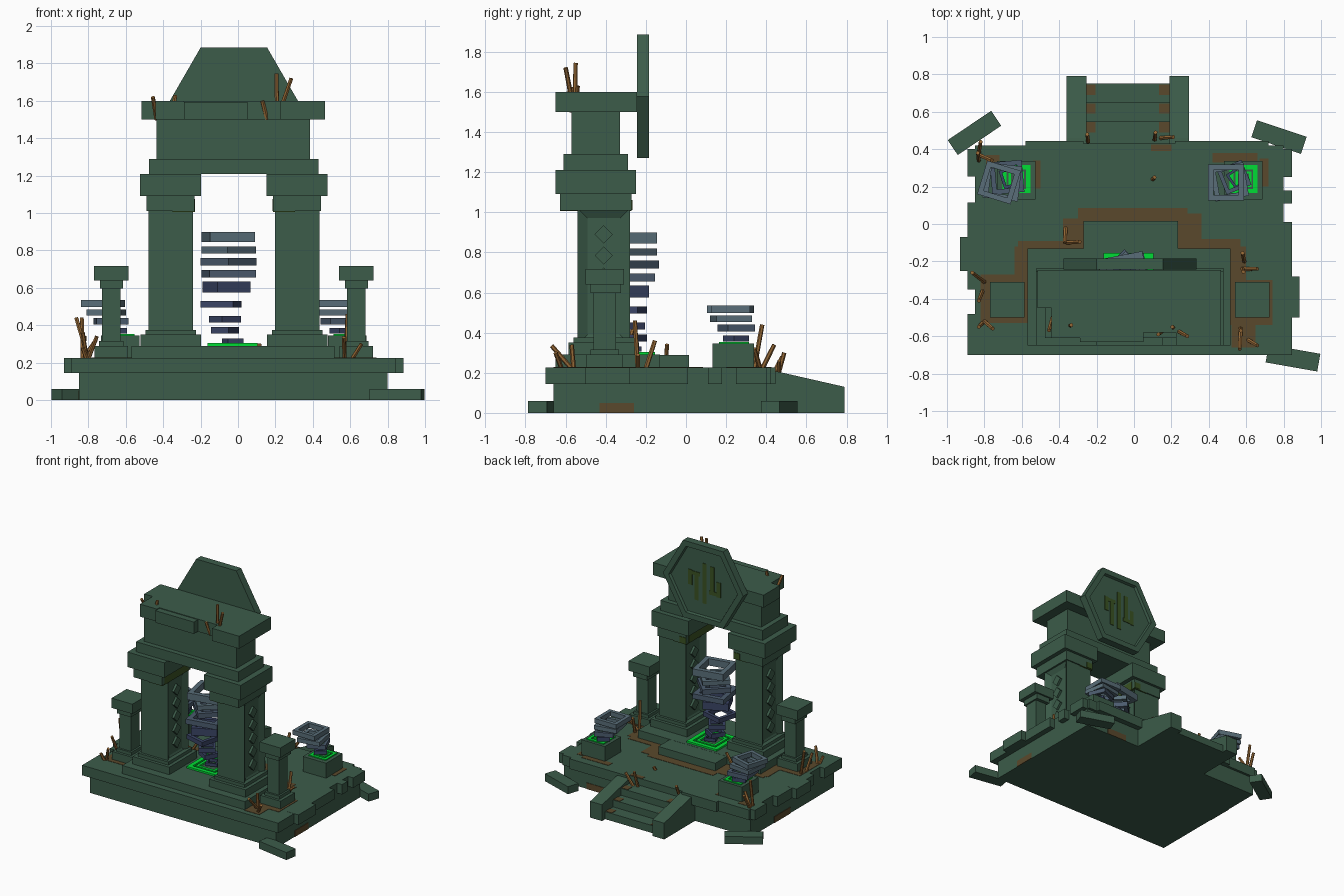
import bpy, bmesh, math
from mathutils import Vector, Matrix

def material(name, c):
    m = bpy.data.materials.new(name)
    m.diffuse_color = (*c, 1)
    return m

STONE = material("mossy green stone", (0.045, 0.107, 0.068))
DIRT = material("brown dirt", (0.102, 0.066, 0.025))
TWIG = material("dry twig", (0.30, 0.138, 0.036))
OLIVE = material("olive moss", (0.042, 0.085, 0.016))
GLOW = material("bright green", (0.0, 0.72, 0.035))
SLATE = material("slate blue", (0.100, 0.155, 0.190))
DUSK = material("dusk blue", (0.070, 0.105, 0.155))
NAVY = material("navy stone", (0.042, 0.058, 0.130))
CX = -0.022  # symmetry plane of the gate

def finish(name, bm, mat):
    bmesh.ops.recalc_face_normals(bm, faces=bm.faces)
    me = bpy.data.meshes.new(name)
    bm.to_mesh(me)
    bm.free()
    me.materials.append(mat)
    ob = bpy.data.objects.new(name, me)
    bpy.context.collection.objects.link(ob)
    return ob

def box(name, x0, x1, y0, y1, z0, z1, mat=STONE, rz=0, rx=0):
    bm = bmesh.new()
    bmesh.ops.create_cube(bm, size=1)
    M = (Matrix.Translation(((x0 + x1) / 2, (y0 + y1) / 2, (z0 + z1) / 2))
         @ Matrix.Rotation(math.radians(rz), 4, 'Z') @ Matrix.Rotation(math.radians(rx), 4, 'X')
         @ Matrix.Diagonal((x1 - x0, y1 - y0, z1 - z0, 1)))
    bmesh.ops.transform(bm, matrix=M, verts=bm.verts)
    return finish(name, bm, mat)

def cbox(name, x, y, hx, hy, z0, z1, mat=STONE, rz=0):
    return box(name, x - hx, x + hx, y - hy, y + hy, z0, z1, mat, rz)

def prism(name, pts, offset, mat=STONE):
    bm = bmesh.new()
    f = bm.faces.new([bm.verts.new(p) for p in pts])
    r = bmesh.ops.extrude_face_region(bm, geom=[f])
    bmesh.ops.translate(bm, vec=offset, verts=[v for v in r["geom"] if isinstance(v, bmesh.types.BMVert)])
    return finish(name, bm, mat)

def frame(name, x, y, z0, z1, ext, rot, mat, wall=0.3):
    """Square ring whose rotated half extent is ext."""
    a = math.radians(rot)
    h = ext / (abs(math.cos(a)) + abs(math.sin(a)))
    bm = bmesh.new()
    rings = []
    for r, z in ((h, z0), (h, z1), (h * (1 - wall), z1), (h * (1 - wall), z0)):
        rings.append([bm.verts.new((x + r * math.sqrt(2) * math.cos(a + math.pi / 4 + k * math.pi / 2),
                                    y + r * math.sqrt(2) * math.sin(a + math.pi / 4 + k * math.pi / 2), z))
                      for k in range(4)])
    for i in range(4):
        p, q = rings[i], rings[(i + 1) % 4]
        for k in range(4):
            bm.faces.new((p[k], p[(k + 1) % 4], q[(k + 1) % 4], q[k]))
    return finish(name, bm, mat)

def twig(a, b):
    a, b = Vector(a), Vector(b)
    bm = bmesh.new()
    bmesh.ops.create_cone(bm, cap_ends=True, segments=6, radius1=0.012, radius2=0.011, depth=(b - a).length)
    M = Matrix.Translation((a + b) / 2) @ (b - a).to_track_quat('Z', 'Y').to_matrix().to_4x4()
    bmesh.ops.transform(bm, matrix=M, verts=bm.verts)
    finish("twig", bm, TWIG)

# Base platform with a broken overhanging rim
box("platform", -0.85, 0.80, -0.66, 0.40, 0, 0.225)
box("rim_front", -0.89, 0.845, -0.70, -0.64, 0.145, 0.225)
for y0, y1 in ((-0.65, -0.48), (-0.35, 0.115), (0.255, 0.40)):
    box("rim_left", -0.89, -0.84, y0, y1, 0.145, 0.225)
for y0, y1 in ((-0.65, 0.01), (0.11, 0.18), (0.25, 0.40)):
    box("rim_right", 0.79, 0.845, y0, y1, 0.145, 0.225)
for x0, x1, y in ((-0.85, -0.58, 0.42), (-0.58, -0.27, 0.445), (-0.27, 0.22, 0.43), (0.22, 0.72, 0.445), (0.72, 0.80, 0.42)):
    box("rim_back", x0, x1, 0.36, y, 0.145, 0.225)
box("rim_block", -0.93, -0.84, -0.25, -0.07, 0.145, 0.226)
box("rim_block", 0.79, 0.885, -0.50, -0.28, 0.145, 0.226)

# Fallen slabs with muddy ends
for x, y, r in ((-0.853, 0.487, 34), (0.775, 0.465, -18.5), (0.85, -0.717, -10)):
    cbox("fallen_slab", x, y, 0.14, 0.048, 0, 0.06, STONE, r)

# Stairs and sloped side walls
for y, z in ((0.55, 0.17), (0.65, 0.115), (0.75, 0.06)):
    box("step", -0.27, 0.20, 0.39, y, 0, z)
for x in (-0.36, 0.19):
    prism("stair_wall", [(x, 0.39, 0), (x, 0.79, 0), (x, 0.79, 0.13), (x, 0.46, 0.205), (x, 0.39, 0.215)], (0.105, 0, 0))

# Dais
box("dais", -0.57, 0.515, -0.65, -0.13, 0.22, 0.29)
box("dais_tongue", -0.27, 0.235, -0.2, 0.015, 0.22, 0.289)

for s in (-1, 1):
    # Gate pillars with recessed side panels and diamond carvings
    px = CX + s * 0.338
    cbox("pillar_base", px, -0.41, 0.162, 0.175, 0.28, 0.35)
    cbox("pillar_foot", px, -0.41, 0.135, 0.15, 0.35, 0.375)
    bm = bmesh.new()
    bmesh.ops.create_cube(bm, size=1)
    bmesh.ops.transform(bm, verts=bm.verts, matrix=Matrix.Translation((px, -0.41, 0.68)) @ Matrix.Diagonal((0.238, 0.26, 0.68, 1)))
    bm.normal_update()
    sides = [f for f in bm.faces if abs(f.normal.x) > 0.9]
    bmesh.ops.inset_individual(bm, faces=sides, thickness=0.07, depth=-0.025)
    finish("pillar_shaft", bm, STONE)
    for k in range(5):
        z = 0.47 + k * 0.105
        for t in (-1, 1):
            cx = px + t * 0.1
            box("diamond_carving", cx - 0.012, cx + 0.012, -0.442, -0.378, z - 0.032, z + 0.032, rx=45)
    cbox("capital_lower", px, -0.449, 0.128, 0.178, 1.01, 1.09)
    cbox("capital_upper", px, -0.45, 0.163, 0.20, 1.09, 1.21)
    # Moss under the inner edge of each capital
    ix = px - s * 0.128
    box("capital_moss", ix - 0.003, ix + 0.003, -0.60, -0.30, 1.01, 1.075, OLIVE)
    cbox("capital_moss", px - s * 0.07, -0.449, 0.06, 0.178, 1.006, 1.011, OLIVE)
    cbox("capital_moss", px - s * 0.10, -0.27, 0.028, 0.003, 1.012, 1.06, OLIVE)
    # Small side posts
    qx = CX + s * 0.655
    cbox("post_base", qx, -0.405, 0.09, 0.09, 0.22, 0.29)
    cbox("post_foot", qx, -0.405, 0.065, 0.07, 0.29, 0.315)
    cbox("post_shaft", qx, -0.405, 0.05, 0.055, 0.29, 0.60)
    cbox("post_neck", qx, -0.40, 0.062, 0.077, 0.597, 0.64)
    cbox("post_cap", qx, -0.405, 0.092, 0.095, 0.64, 0.718)
    # Pedestals, glowing squares and stacked rings
    bx = CX + s * 0.607
    cbox("pedestal", bx, 0.235, 0.103, 0.103, 0.22, 0.345)
    for e in (0.075, 0.042):
        frame("pedestal_glow", bx, 0.24, 0.345, 0.353, e, 0, GLOW)
    turn = -17 if s < 0 else 0
    frame("small_ring", bx - 0.03, 0.25, 0.355, 0.385, 0.065, turn + 35, NAVY)
    frame("small_ring", bx - 0.05, 0.25, 0.405, 0.44, 0.093, turn + 22, DUSK)
    frame("small_ring", bx - 0.075, 0.225, 0.452, 0.485, 0.105, turn + 10, SLATE)
    frame("small_ring", bx - 0.093, 0.222, 0.498, 0.535, 0.117 if s < 0 else 0.096, turn, SLATE)

# Lintel and broken roof slab
box("lintel_lower", -0.475, 0.43, -0.61, -0.29, 1.21, 1.29)
box("lintel", -0.435, 0.385, -0.57, -0.33, 1.29, 1.50)
for x0, x1, y0 in ((-0.515, -0.44, -0.45), (-0.44, -0.29, -0.61), (-0.29, 0.225, -0.58), (0.225, 0.465, -0.65)):
    box("roof_slab", x0, x1, y0, -0.245, 1.50, 1.60)
box("roof_front_block", -0.29, 0.05, -0.63, -0.45, 1.50, 1.595)

# Hexagonal plaque with recessed back face
bm = bmesh.new()
ring = [bm.verts.new((CX + 0.355 * math.cos(k * math.pi / 3), -0.244, 1.578 + 0.355 * math.sin(k * math.pi / 3))) for k in range(6)]
f = bm.faces.new(ring)
r = bmesh.ops.extrude_face_region(bm, geom=[f])
bmesh.ops.translate(bm, vec=(0, 0.06, 0), verts=[v for v in r["geom"] if isinstance(v, bmesh.types.BMVert)])
bmesh.ops.recalc_face_normals(bm, faces=bm.faces)
back = [f for f in bm.faces if f.normal.y > 0.9]
bmesh.ops.inset_region(bm, faces=back, thickness=0.05, depth=0)
bmesh.ops.inset_region(bm, faces=back, thickness=0.008, depth=-0.02)
finish("hex_plaque", bm, STONE)
# Abstract moss streaks on the plaque
for x, z, hx, hz in ((0, 0, 0.018, 0.16), (-0.07, 0.04, 0.018, 0.11), (0.07, -0.04, 0.018, 0.11), (-0.125, -0.02, 0.018, 0.06),
                     (0.125, 0.02, 0.018, 0.06), (-0.09, -0.06, 0.05, 0.015), (0.09, 0.06, 0.05, 0.015)):
    box("plaque_moss", CX + x - hx, CX + x + hx, -0.206, -0.2, 1.578 + z - hz, 1.578 + z + hz, OLIVE)

# Central twisting stack of square rings on a glowing square
for e in (0.133, 0.085):
    frame("gate_glow", -0.03, -0.287, 0.29, 0.304, e, 0, GLOW, 0.25)
for z0, z1, x, y, e, rot, m in (
        (0.306, 0.33, -0.028, -0.28, 0.057, 20, NAVY), (0.355, 0.39, -0.07, -0.27, 0.075, 60, NAVY),
        (0.415, 0.45, -0.07, -0.29, 0.085, 35, NAVY), (0.495, 0.53, -0.09, -0.305, 0.11, -15, NAVY),
        (0.575, 0.635, -0.062, -0.313, 0.128, 25, NAVY), (0.655, 0.695, -0.05, -0.30, 0.145, 10, DUSK),
        (0.72, 0.76, -0.05, -0.285, 0.15, 45, DUSK), (0.785, 0.82, -0.05, -0.29, 0.145, 43, SLATE),
        (0.845, 0.90, -0.052, -0.288, 0.143, 11, SLATE)):
    frame("gate_ring", x, y, z0, z1, e, rot, m)

# Dirt patches on the platform top
for x0, x1, y0, y1 in ((-0.30, 0.285, 0.01, 0.085), (-0.38, -0.26, -0.13, 0.03), (0.23, 0.36, -0.13, 0.055),
                       (-0.62, -0.3, -0.14, -0.09), (0.3, 0.57, -0.14, -0.08), (-0.64, -0.56, -0.36, -0.12),
                       (0.50, 0.60, -0.42, -0.12), (-0.82, -0.56, -0.53, -0.27), (0.50, 0.74, -0.54, -0.30),
                       (0.52, 0.65, -0.66, -0.52), (-0.54, -0.50, 0.19, 0.34), (0.42, 0.66, 0.33, 0.38),
                       (0.67, 0.72, 0.20, 0.35), (-0.79, -0.72, 0.32, 0.37), (0.09, 0.2, 0.39, 0.425)):
    box("dirt_patch", x0, x1, y0, y1, 0.22, 0.2275, DIRT)
for y, z in ((0.52, 0.17), (0.62, 0.115), (0.72, 0.06)):
    for x0 in (-0.262, 0.135):
        box("step_dirt", x0, x0 + 0.055, y - 0.03, y + 0.025, z - 0.002, z + 0.003, DIRT)
box("side_dirt", 0.798, 0.804, -0.43, -0.26, 0, 0.05, DIRT)
box("side_dirt", -0.854, -0.848, -0.1, 0.1, 0, 0.05, DIRT)
box("back_dirt", 0.42, 0.6, 0.398, 0.404, 0, 0.05, DIRT)

# Dry twigs
for a, b in (((-0.80, -0.31, 0.22), (-0.865, -0.26, 0.44)), ((-0.81, -0.36, 0.22), (-0.83, -0.41, 0.36)),
             ((-0.80, -0.52, 0.22), (-0.755, -0.56, 0.34)), ((-0.81, -0.53, 0.22), (-0.83, -0.55, 0.28)),
             ((-0.365, -0.02, 0.22), (-0.37, -0.10, 0.28)), ((-0.36, -0.1, 0.22), (-0.29, -0.095, 0.34)),
             ((0.58, -0.24, 0.22), (0.585, -0.255, 0.46)), ((0.59, -0.2, 0.22), (0.58, -0.155, 0.36)),
             ((0.59, -0.24, 0.22), (0.66, -0.24, 0.29)), ((0.57, -0.57, 0.22), (0.565, -0.67, 0.335)),
             ((0.57, -0.56, 0.22), (0.57, -0.57, 0.34)), ((0.61, -0.62, 0.22), (0.66, -0.65, 0.30)),
             ((-0.245, 0.44, 0.2), (-0.25, 0.48, 0.28)), ((0.11, 0.45, 0.16), (0.115, 0.49, 0.30)),
             ((0.14, 0.46, 0.16), (0.21, 0.465, 0.26)), ((-0.83, 0.34, 0.22), (-0.835, 0.38, 0.44)),
             ((-0.83, 0.38, 0.22), (-0.82, 0.44, 0.34)), ((-0.83, 0.37, 0.22), (-0.76, 0.34, 0.32)),
             ((0.10, 0.24, 0.22), (0.11, 0.25, 0.25)), ((-0.435, -0.50, 1.50), (-0.455, -0.57, 1.62)),
             ((-0.355, -0.55, 1.50), (-0.335, -0.54, 1.63)), ((0.155, -0.57, 1.50), (0.13, -0.59, 1.60)),
             ((0.21, -0.555, 1.50), (0.205, -0.55, 1.745)), ((0.24, -0.575, 1.59), (0.285, -0.60, 1.72))):
    twig(a, b)
